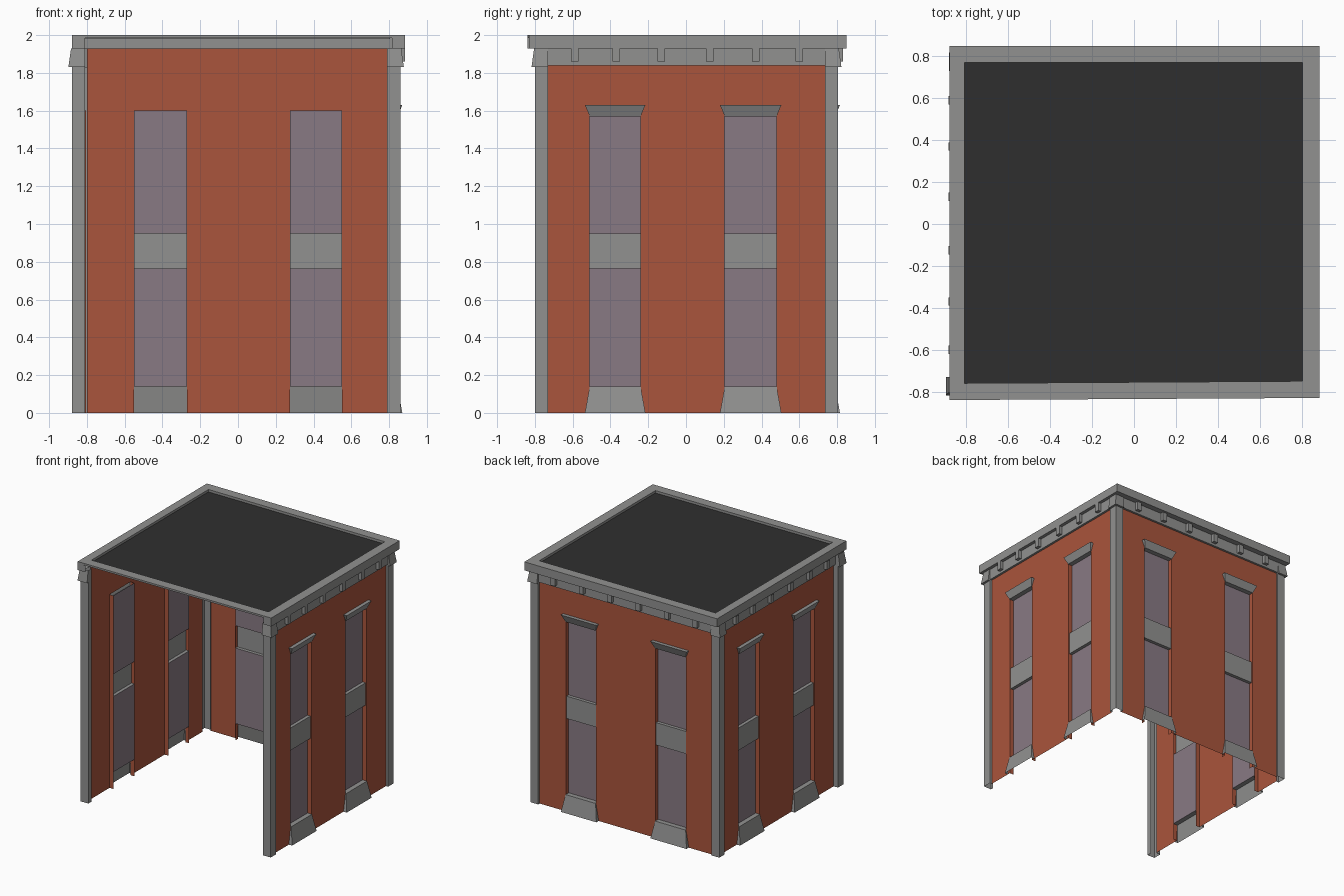
import bpy
from mathutils import Vector as V

if "Cube" in bpy.data.objects:
    bpy.data.objects.remove(bpy.data.objects["Cube"])


def material(name, rgb):
    m = bpy.data.materials.new(name)
    m.diffuse_color = (*rgb, 1)
    m.use_nodes = True
    m.node_tree.nodes["Principled BSDF"].inputs["Base Color"].default_value = m.diffuse_color
    return m


STONE = material("grey_stone", (0.285, 0.285, 0.28))
BRICK = material("red_brick", (0.40, 0.09, 0.045))
GLASS = material("dull_glass", (0.25, 0.195, 0.23))
ROOF = material("dark_roof", (0.028, 0.028, 0.028))


class Sheet:
    """Collects flat faces, each turned to face a given direction."""

    def __init__(self, name, mat):
        self.name, self.mat, self.v, self.f = name, mat, [], []

    def face(self, pts, out):
        pts = [V(p) for p in pts]
        n = (pts[1] - pts[0]).cross(pts[2] - pts[0])
        if n.dot(V(out)) < 0:
            pts.reverse()
        self.f.append(list(range(len(self.v), len(self.v) + len(pts))))
        self.v += pts

    def build(self):
        me = bpy.data.meshes.new(self.name)
        me.from_pydata(self.v, [], self.f)
        me.materials.append(self.mat)
        bpy.context.collection.objects.link(bpy.data.objects.new(self.name, me))


TOP, REC, FLARE = 1.93, -0.035, 0.025


def wall(side, origin, u_dir, out, u0, u1, windows, dentils):
    o, ud, od, up = V(origin), V(u_dir), V(out), V((0, 0, 1))

    def P(u, d, z):
        return o + ud * u + od * d + up * z

    def front(s, a, b, z0, z1, d=0):
        s.face([P(a, d, z0), P(b, d, z0), P(b, d, z1), P(a, d, z1)], od)

    def level(s, a, b, d0, d1, z, sign):
        s.face([P(a, d0, z), P(b, d0, z), P(b, d1, z), P(a, d1, z)], up * sign)

    def block(s, a0, b0, z0, d0, a1, b1, z1, d1):
        # outward bulging trapezoid with open back
        s.face([P(a0, d0, z0), P(b0, d0, z0), P(b1, d1, z1), P(a1, d1, z1)], od)
        s.face([P(a0, 0, z0), P(a0, d0, z0), P(a1, d1, z1), P(a1, 0, z1)], -ud)
        s.face([P(b0, 0, z0), P(b0, d0, z0), P(b1, d1, z1), P(b1, 0, z1)], ud)

    brick = Sheet(side + "_brick_wall", BRICK)
    glass = Sheet(side + "_window_glass", GLASS)
    trim = Sheet(side + "_window_trim", STONE)
    frieze = Sheet(side + "_frieze", STONE)

    # brick strips between and above the window openings
    edge = u0
    for a, b in windows:
        front(brick, edge, a, 0, TOP)
        front(brick, a, b, 1.60, TOP)
        edge = b
    front(brick, edge, u1, 0, TOP)

    for a, b in windows:
        # recessed glass and brick reveals
        front(glass, a, b, 0.14, 0.765, REC)
        front(glass, a, b, 0.95, 1.60, REC)
        for u, s in ((a, 1), (b, -1)):
            brick.face([P(u, 0, 0), P(u, REC, 0), P(u, REC, 1.6), P(u, 0, 1.6)], ud * s)
        # panel between storeys
        front(trim, a, b, 0.765, 0.95, -0.008)
        level(trim, a, b, REC, -0.008, 0.95, 1)
        level(trim, a, b, REC, -0.008, 0.765, -1)
        # flared base
        block(trim, a - FLARE, b + FLARE, 0, 0.03, a, b, 0.14, 0.005)
        level(trim, a, b, REC, 0.005, 0.14, 1)
        # flared lintel
        block(trim, a, b, 1.57, 0.005, a - FLARE, b + FLARE, 1.63, 0.03)
        level(trim, a, b, REC, 0.005, 1.57, -1)
        level(trim, a - FLARE, b + FLARE, 0, 0.03, 1.63, 1)

    # frieze band with dentils
    front(frieze, u0, u1, 1.84, TOP, 0.018)
    level(frieze, u0, u1, 0, 0.018, 1.84, -1)
    for u in dentils:
        block(frieze, u - 0.02, u + 0.02, 1.86, 0.045, u - 0.02, u + 0.02, TOP, 0.045)
        level(frieze, u - 0.02, u + 0.02, 0.018, 0.045, 1.86, -1)
    for s in (brick, glass, trim, frieze):
        s.build()


SIDE_WIN = [(-0.51, -0.24), (0.205, 0.48)]
SIDE_DENT = [-0.59, -0.37, -0.13, 0.125, 0.37, 0.60]
wall("right", (0.84, 0, 0), (0, 1, 0), (1, 0, 0), -0.73, 0.735, SIDE_WIN, SIDE_DENT)
wall("left", (-0.84, 0, 0), (0, -1, 0), (-1, 0, 0), -0.735, 0.73, SIDE_WIN, SIDE_DENT)
wall("back", (0, 0.785, 0), (-1, 0, 0), (0, 1, 0), -0.79, 0.80,
     [(-0.55, -0.275), (0.27, 0.55)], [-0.64, -0.38, -0.12, 0.14, 0.40, 0.66])


# hollow corner pillars with flared capitals
def pillar(name, X, Y, ret=0.025):
    sx, sy = (1 if X > 0 else -1), (1 if Y > 0 else -1)
    mid = V((X - sx * 0.035, Y - sy * 0.035, 0))

    def path(grow, z):
        x, y, leg = X + sx * grow, Y + sy * grow, 0.07 + grow
        r = ret + grow
        return [V(p) for p in ((x - sx * leg, y - sy * r, z), (x - sx * leg, y, z), (x, y, z),
                               (x, y - sy * leg, z), (x - sx * r, y - sy * leg, z))]

    def skin(s, lo, hi):
        for i in range(4):
            c = (lo[i] + lo[i + 1]) / 2 - mid
            c.z = 0
            s.face([lo[i], lo[i + 1], hi[i + 1], hi[i]], c)

    shaft = Sheet(name + "_pillar", STONE)
    skin(shaft, path(0, 0), path(0, 1.83))
    shaft.build()
    cap = Sheet(name + "_capital", STONE)
    lo, inner = path(0.018, 1.83), path(0, 1.83)
    skin(cap, lo, path(0.004, TOP))
    for i in (1, 2):
        cap.face([lo[i], lo[i + 1], inner[i + 1], inner[i]], (0, 0, -1))
    cap.build()


pillar("front_left", -0.88, -0.80, 0.04)
pillar("front_right", 0.86, -0.80)
pillar("back_left", -0.865, 0.80)
pillar("back_right", 0.86, 0.805)

# cornice: full section on three sides, only a top strip at the front
OUT = [(-0.88, -0.84), (0.885, -0.83), (0.885, 0.85), (-0.88, 0.85)]
INN = [(-0.81, -0.76), (0.805, -0.75), (0.805, 0.77), (-0.81, 0.77)]
WAL = [(-0.84, -0.80), (0.84, -0.80), (0.84, 0.785), (-0.84, 0.785)]
DIR = [(0, -1, 0), (1, 0, 0), (0, 1, 0), (-1, 0, 0)]
cornice = Sheet("cornice", STONE)


def strip(path_a, za, path_b, zb, i, out):
    j = (i + 1) % 4
    cornice.face([(*path_a[i], za), (*path_a[j], za), (*path_b[j], zb), (*path_b[i], zb)], out)


for i in range(4):
    strip(OUT, 2, INN, 2, i, (0, 0, 1))
    strip(INN, 2, INN, 1.98, i, -V(DIR[i]))
    if i:
        strip(OUT, TOP, OUT, 2, i, DIR[i])
        strip(OUT, TOP, WAL, TOP, i, (0, 0, -1))
    else:
        strip(OUT, 1.985, OUT, 2, i, DIR[i])
# front ends of the side cornices
for x0, x1, y in ((-0.88, -0.81, -0.84), (0.815, 0.885, -0.83)):
    cornice.face([(x0, y, TOP), (x1, y, TOP), (x1, y, 1.985), (x0, y, 1.985)], (0, -1, 0))
cornice.build()

# flat roof
roof = Sheet("roof", ROOF)
roof.face([(*p, 1.98) for p in INN], (0, 0, 1))
roof.build()
